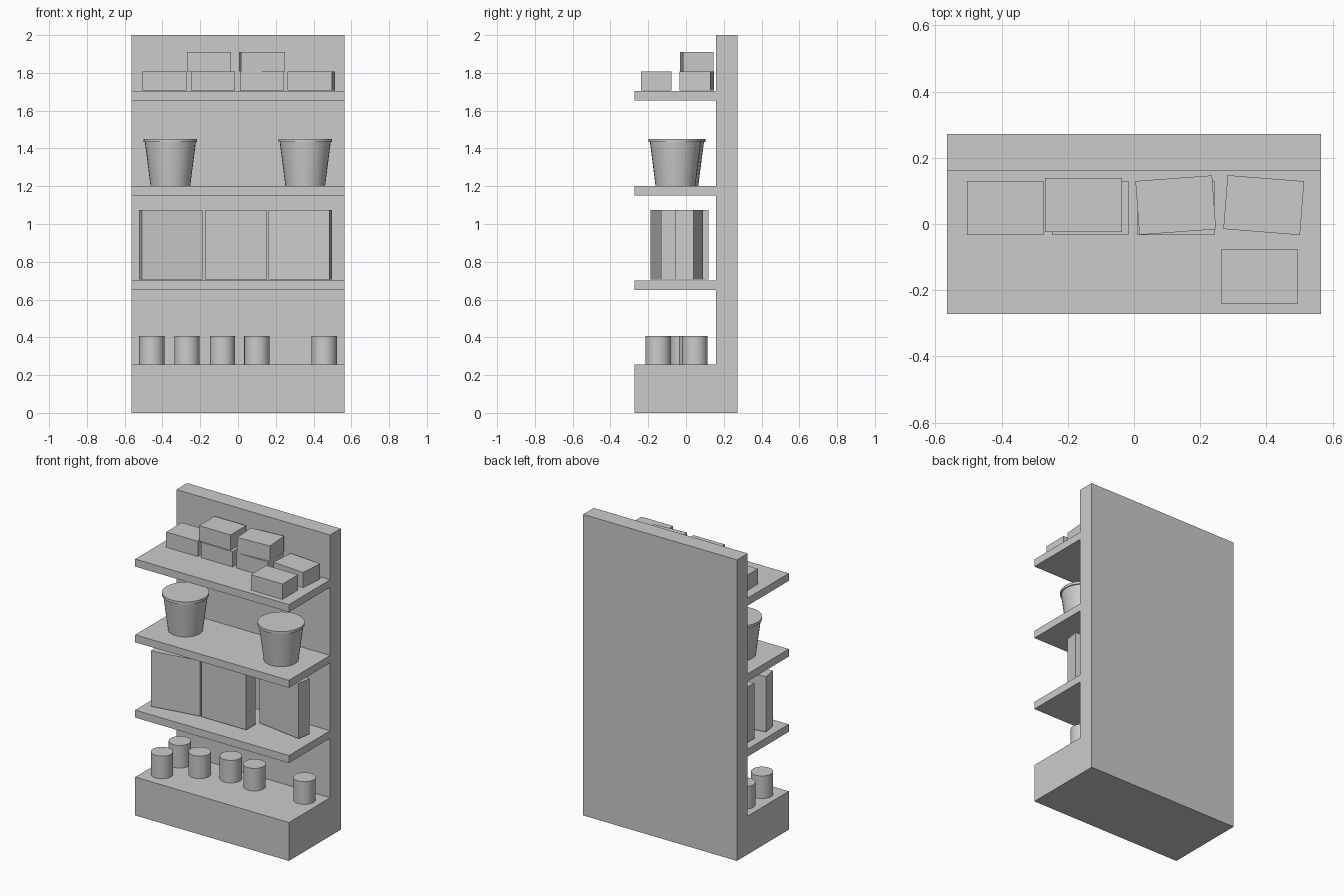
import bpy, bmesh, math
from mathutils import Matrix

if "Cube" in bpy.data.objects:
    bpy.data.objects.remove(bpy.data.objects["Cube"])


def finish(name, bm, loc, rot=0.0, smooth=False):
    bmesh.ops.recalc_face_normals(bm, faces=bm.faces)
    mesh = bpy.data.meshes.new(name)
    bm.to_mesh(mesh)
    bm.free()
    ob = bpy.data.objects.new(name, mesh)
    ob.location = loc
    ob.rotation_euler.z = math.radians(rot)
    bpy.context.collection.objects.link(ob)
    if smooth:
        bpy.context.view_layer.objects.active = ob
        ob.select_set(True)
        bpy.ops.object.shade_smooth_by_angle(angle=math.radians(35))
        ob.select_set(False)
    return ob


def box(name, center, size, rot=0.0):
    """Box centred at center, with its size along x, y, z."""
    bm = bmesh.new()
    bmesh.ops.create_cube(bm, size=1, matrix=Matrix.Diagonal((*size, 1)))
    return finish(name, bm, center, rot)


def lathe(name, profile, loc, sides=32):
    """Solid turned from (radius, z) points, capped at both ends."""
    bm = bmesh.new()
    rings = [[bm.verts.new((r * math.cos(2 * math.pi * i / sides),
                            r * math.sin(2 * math.pi * i / sides), z))
              for i in range(sides)] for r, z in profile]
    for a, b in zip(rings, rings[1:]):
        for i in range(sides):
            j = (i + 1) % sides
            bm.faces.new((a[i], a[j], b[j], b[i]))
    bm.faces.new(rings[0][::-1])
    bm.faces.new(rings[-1])
    return finish(name, bm, loc, smooth=True)


WIDTH, FRONT, BACK, PANEL = 1.13, -0.272, 0.272, 0.16

# Rack body: base and back panel as one L-shaped extrusion
bm = bmesh.new()
outline = [(FRONT, 0), (BACK, 0), (BACK, 2), (PANEL, 2), (PANEL, 0.255), (FRONT, 0.255)]
face = bm.faces.new([bm.verts.new((-WIDTH / 2, y, z)) for y, z in outline])
side = bmesh.ops.extrude_face_region(bm, geom=[face])
bmesh.ops.translate(bm, vec=(WIDTH, 0, 0),
                    verts=[v for v in side["geom"] if isinstance(v, bmesh.types.BMVert)])
finish("rack_body", bm, (0, 0, 0))

# Shelves
for i, top in enumerate((0.70, 1.20, 1.703)):
    box(f"shelf_{i + 1}", (0, (FRONT + PANEL) / 2, top - 0.025),
        (WIDTH, PANEL - FRONT, 0.05))

# Cans on the base
for i, (x, y) in enumerate([(-0.456, -0.147), (-0.456, 0.04), (-0.27, -0.016),
                            (-0.082, 0.042), (0.10, 0.03), (0.456, 0.047)]):
    lathe(f"can_{i + 1}", [(0.067, 0), (0.067, 0.15)], (x, y, 0.256))

# Upright cartons on the lower shelf
for i, (x, y, rot) in enumerate([(-0.356, -0.112, 9.7), (-0.01, -0.085, 0),
                                 (0.33, 0.018, -8.8), (-0.355, 0.072, 0)]):
    box(f"carton_{i + 1}", (x, y, 0.891), (0.327, 0.096, 0.368), rot)

# Lidded buckets on the middle shelf
for i, (x, y) in enumerate([(-0.358, -0.04), (0.356, -0.056)]):
    lathe(f"bucket_{i + 1}", [(0.105, 0), (0.135, 0.233), (0.142, 0.233), (0.142, 0.25)],
          (x, y, 1.201))

# Small boxes on the top shelf, some stacked on a second level
for i, (x, y, level, rot) in enumerate([
        (-0.389, 0.049, 0, 0), (-0.132, 0.049, 0, 0), (0.127, 0.049, 0, 0),
        (0.392, 0.057, 0, -4.5), (0.379, -0.158, 0, 0),
        (-0.153, 0.057, 1, 0), (0.126, 0.057, 1, 4.2)]):
    box(f"small_box_{i + 1}", (x, y, 1.757 + 0.102 * level), (0.232, 0.163, 0.102), rot)
